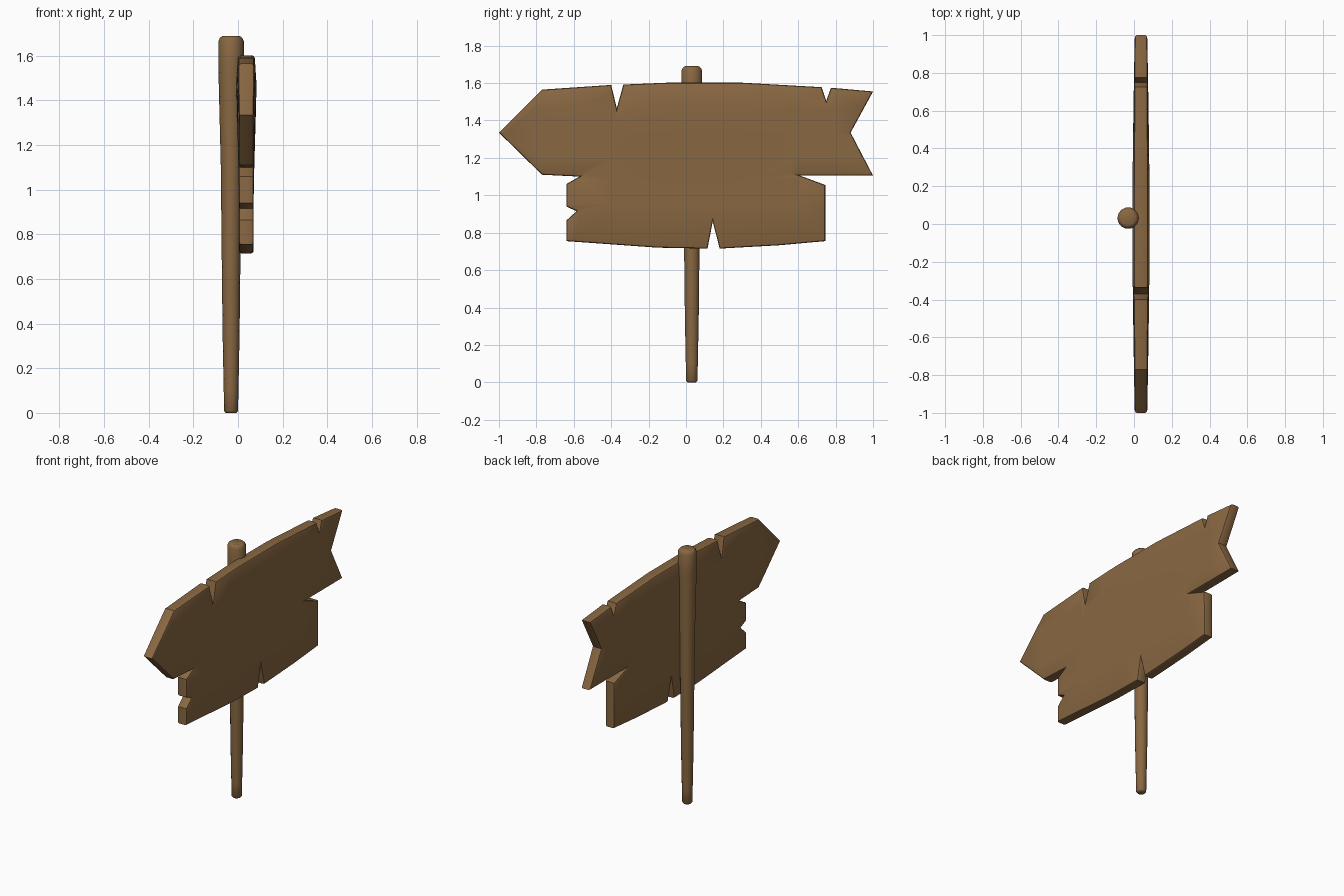
import bpy, bmesh, math

if "Cube" in bpy.data.objects:
    bpy.data.objects.remove(bpy.data.objects["Cube"])

wood = bpy.data.materials.new("brown wood")
wood.diffuse_color = (0.25, 0.137, 0.054, 1)
wood.use_nodes = True
wood.node_tree.nodes["Principled BSDF"].inputs["Base Color"].default_value = wood.diffuse_color


def finish(bm, name, angle):
    bmesh.ops.recalc_face_normals(bm, faces=bm.faces)
    me = bpy.data.meshes.new(name)
    bm.to_mesh(me)
    bm.free()
    me.materials.append(wood)
    ob = bpy.data.objects.new(name, me)
    bpy.context.collection.objects.link(ob)
    bpy.ops.object.select_all(action='DESELECT')
    ob.select_set(True)
    bpy.context.view_layer.objects.active = ob
    bpy.ops.object.shade_smooth_by_angle(angle=math.radians(angle))
    return ob


# Sign board: arrow plank and lower plank as one notched outline (y, z)
outline = [
    (-1, 1.335), (-0.77, 1.565), (-0.40, 1.59), (-0.37, 1.465), (-0.335, 1.592),
    (-0.1, 1.602), (0.3, 1.602), (0.725, 1.578), (0.75, 1.505), (0.775, 1.575),
    (1, 1.555), (0.88, 1.335), (1, 1.105), (0.61, 1.105), (0.745, 1.055),
    (0.745, 0.755), (0.5, 0.733), (0.18, 0.715), (0.143, 0.86), (0.115, 0.715),
    (-0.15, 0.72), (-0.64, 0.755), (-0.64, 0.865), (-0.585, 0.915),
    (-0.64, 0.94), (-0.64, 1.06), (-0.57, 1.10), (-0.77, 1.11)]
MID, HALF = 0.037, 0.033
bm = bmesh.new()
face = bm.faces.new([bm.verts.new((MID - HALF, y, z)) for y, z in outline])
ext = bmesh.ops.extrude_face_region(bm, geom=[face], use_keep_orig=True)
for v in ext["geom"]:
    if isinstance(v, bmesh.types.BMVert):
        v.co.x = MID + HALF
bmesh.ops.recalc_face_normals(bm, faces=bm.faces)

# Softened rim on both faces
rim = [e for e in bm.edges if abs(e.verts[0].co.x - e.verts[1].co.x) < 1e-5]
bmesh.ops.bevel(bm, geom=rim, offset=0.011, segments=2, profile=0.5,
                affect='EDGES', clamp_overlap=True)

# Cut the faces into a grid, then swell the upper plank gently
cuts = [((0, y / 10, 0), (0, 1, 0)) for y in range(-8, 10, 2)]
cuts += [((0, 0, z), (0, 0, 1)) for z in (0.95, 1.09, 1.2, 1.33, 1.47)]
for co, no in cuts:
    bmesh.ops.bisect_plane(bm, geom=bm.verts[:] + bm.edges[:] + bm.faces[:],
                           dist=1e-5, plane_co=co, plane_no=no)
for v in bm.verts:
    rise = min(1, max(0, (v.co.z - 1.0) / 0.45))
    fall = min(1, max(0.3, (1.66 - v.co.z) / 0.17))
    swell = 0.40 * (1 - min(1, abs(v.co.y)) ** 1.5) * rise * fall
    v.co.x = MID + (v.co.x - MID) * (1 + swell)
finish(bm, "sign_board", 30)

# Post: tapered round pole, wider at the top (radius, height)
profile = [(0.024, 0), (0.031, 0.008), (0.033, 0.1), (0.038, 0.35), (0.042, 0.7),
           (0.046, 1.1), (0.054, 1.42), (0.057, 1.55), (0.057, 1.665),
           (0.050, 1.681), (0.038, 1.69)]
SIDES = 14
bm = bmesh.new()
rings = []
for r, z in profile:
    rings.append([bm.verts.new((-0.031 + r * math.cos(2 * math.pi * i / SIDES),
                                0.031 + r * math.sin(2 * math.pi * i / SIDES), z))
                  for i in range(SIDES)])
for a, b in zip(rings, rings[1:]):
    for i in range(SIDES):
        j = (i + 1) % SIDES
        bm.faces.new((a[i], a[j], b[j], b[i]))
bm.faces.new(rings[0][::-1])
# Slightly dished top end
tip = bm.verts.new((-0.031, 0.031, 1.682))
for i in range(SIDES):
    bm.faces.new((rings[-1][i], rings[-1][(i + 1) % SIDES], tip))
finish(bm, "post", 50)
